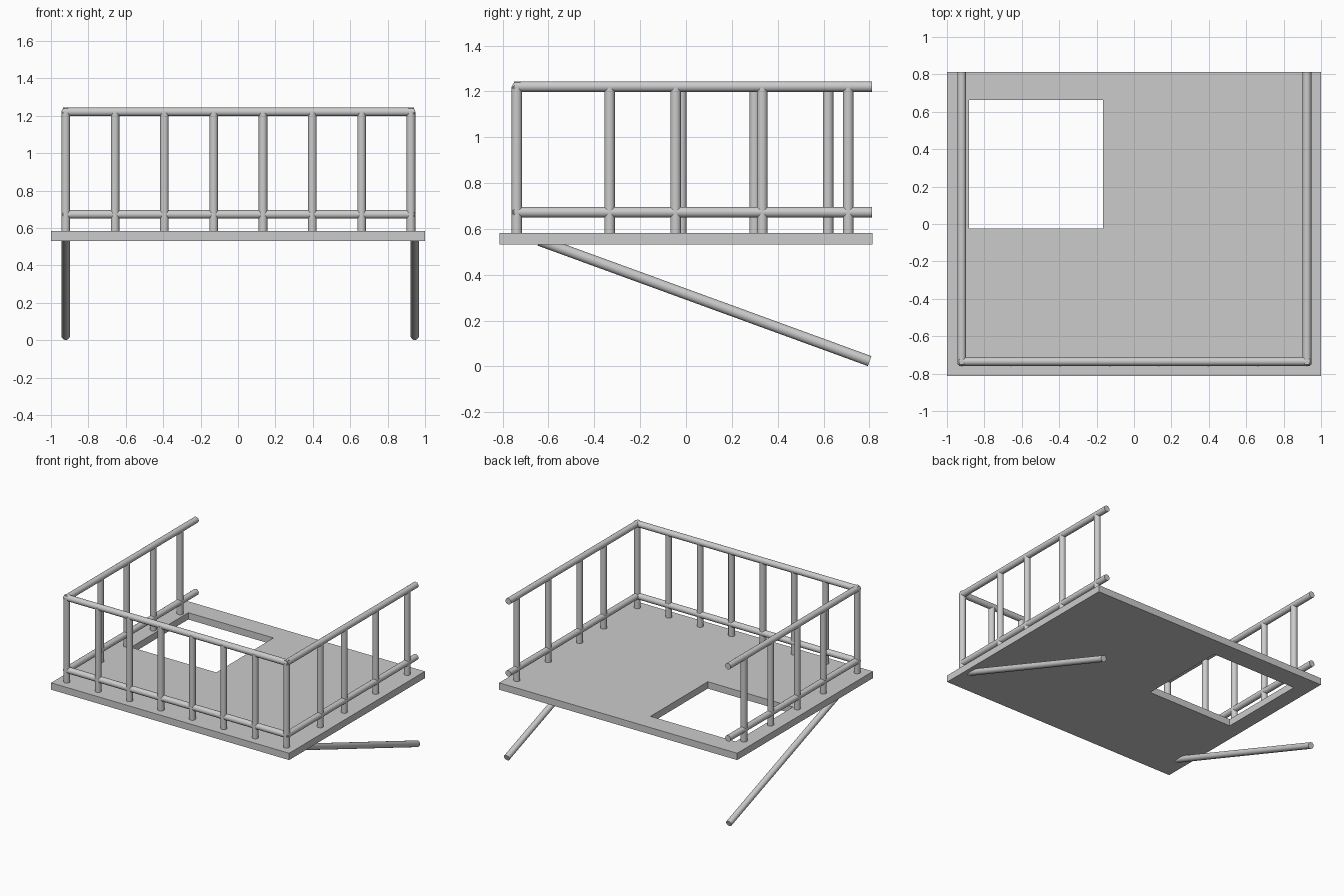
import bpy
from mathutils import Vector

if "Cube" in bpy.data.objects:
    bpy.data.objects.remove(bpy.data.objects["Cube"])

R = 0.023
Y_FRONT, Y_BACK = -0.735, 0.812
X_LEFT, X_RIGHT = -0.921, 0.925
Z_DECK, Z_LOW, Z_TOP = 0.583, 0.673, 1.221


def box(name, lo, hi):
    lo, hi = Vector(lo), Vector(hi)
    bpy.ops.mesh.primitive_cube_add(size=1, location=(lo + hi) / 2)
    ob = bpy.context.object
    ob.name = name
    ob.scale = hi - lo
    bpy.ops.object.transform_apply(location=False, rotation=False, scale=True)
    return ob


def tube(name, a, b, r=R):
    a, b = Vector(a), Vector(b)
    d = b - a
    bpy.ops.mesh.primitive_cylinder_add(vertices=24, radius=r, depth=d.length,
                                        location=(a + b) / 2)
    ob = bpy.context.object
    ob.name = name
    ob.rotation_euler = d.to_track_quat('Z', 'Y').to_euler()
    bpy.ops.object.shade_smooth_by_angle()
    return ob


# deck with a rectangular hatch opening
deck = box("deck", (-1, -0.814, 0.531), (1, 0.814, Z_DECK))
cutter = box("hatch_cutter", (-0.882, -0.024, 0.4), (-0.166, 0.663, 0.7))
mod = deck.modifiers.new("hatch", 'BOOLEAN')
mod.operation = 'DIFFERENCE'
mod.solver = 'EXACT'
mod.object = cutter
bpy.context.view_layer.objects.active = deck
bpy.ops.object.modifier_apply(modifier=mod.name)
bpy.data.objects.remove(cutter)

# upper and lower rails on three sides
for label, z in (("lower", Z_LOW), ("upper", Z_TOP)):
    tube(label + "_front_rail", (X_LEFT - 0.015, Y_FRONT, z), (X_RIGHT + 0.015, Y_FRONT, z))
    for side, x in (("left", X_LEFT), ("right", X_RIGHT)):
        tube(f"{label}_{side}_rail", (x, Y_FRONT - 0.015, z), (x, Y_BACK, z))

# front and corner posts, evenly spaced
for i in range(8):
    x = X_LEFT + (X_RIGHT - X_LEFT) * i / 7
    tube(f"front_post_{i}", (x, Y_FRONT - 0.003, Z_DECK - 0.01), (x, Y_FRONT - 0.003, Z_TOP))

# side posts
for side, x, ys in (("left", X_LEFT, (-0.333, -0.02, 0.30, 0.62)),
                    ("right", X_RIGHT, (-0.333, -0.045, 0.333, 0.708))):
    for i, y in enumerate(ys):
        tube(f"{side}_post_{i}", (x, y, Z_DECK - 0.01), (x, y, Z_TOP))

# slanted support struts under the deck
for side, x in (("left", X_LEFT), ("right", 0.945)):
    tube(side + "_strut", (x, -0.64, 0.549), (x, 0.801, 0.0235))
